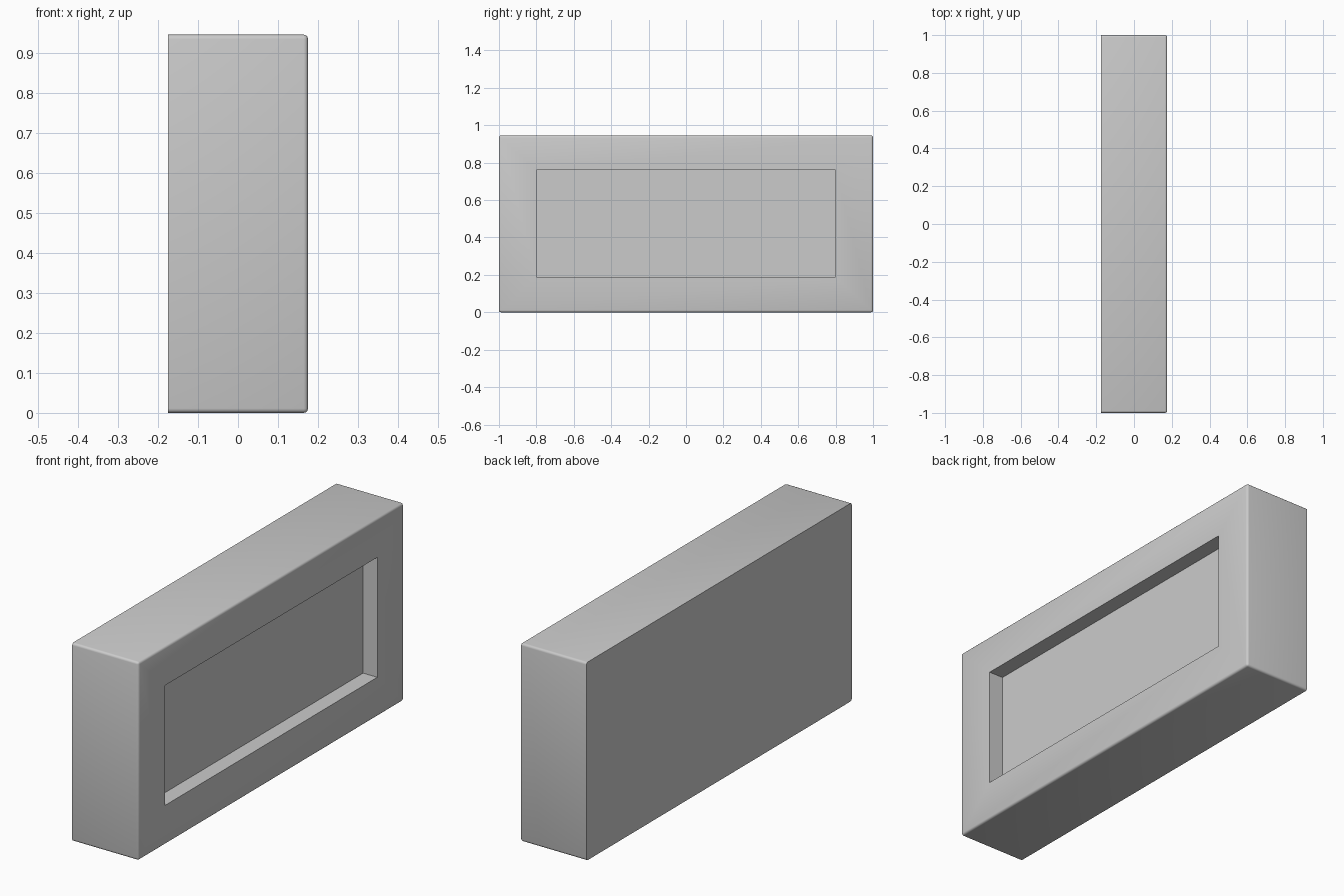
import bpy, bmesh

if "Cube" in bpy.data.objects:
    bpy.data.objects.remove(bpy.data.objects["Cube"])

X, Y, H = 0.175, 1.0, 0.945      # half depth, half width, height
RADIUS = 0.011
RECESS = 0.075

bm = bmesh.new()

# Solid block standing on the ground
bmesh.ops.create_cube(bm, size=2)
for v in bm.verts:
    v.co = (v.co.x * X, v.co.y * Y, (v.co.z + 1) * H / 2)

# Round every edge except those around the flat back
edges = [e for e in bm.edges if any(v.co.x > 0 for v in e.verts)]
bmesh.ops.bevel(bm, geom=edges, offset=RADIUS, segments=3, profile=0.5, affect='EDGES')

# Rectangular recess in the +x face
face = max(bm.faces, key=lambda f: f.normal.x * f.calc_area())
bmesh.ops.inset_region(bm, faces=[face], thickness=0.1)
for v in face.verts:
    v.co.y = 0.8 if v.co.y > 0 else -0.8
    v.co.z = 0.76 if v.co.z > H / 2 else 0.188
result = bmesh.ops.extrude_discrete_faces(bm, faces=[face])
for v in result["faces"][0].verts:
    v.co.x -= RECESS

bmesh.ops.recalc_face_normals(bm, faces=bm.faces)
mesh = bpy.data.meshes.new("recessed_block")
bm.to_mesh(mesh)
bm.free()
block = bpy.data.objects.new("recessed_block", mesh)
bpy.context.collection.objects.link(block)

# Smooth rounded edges, crisp recess
bpy.context.view_layer.objects.active = block
block.select_set(True)
bpy.ops.object.shade_smooth_by_angle(angle=0.6)
